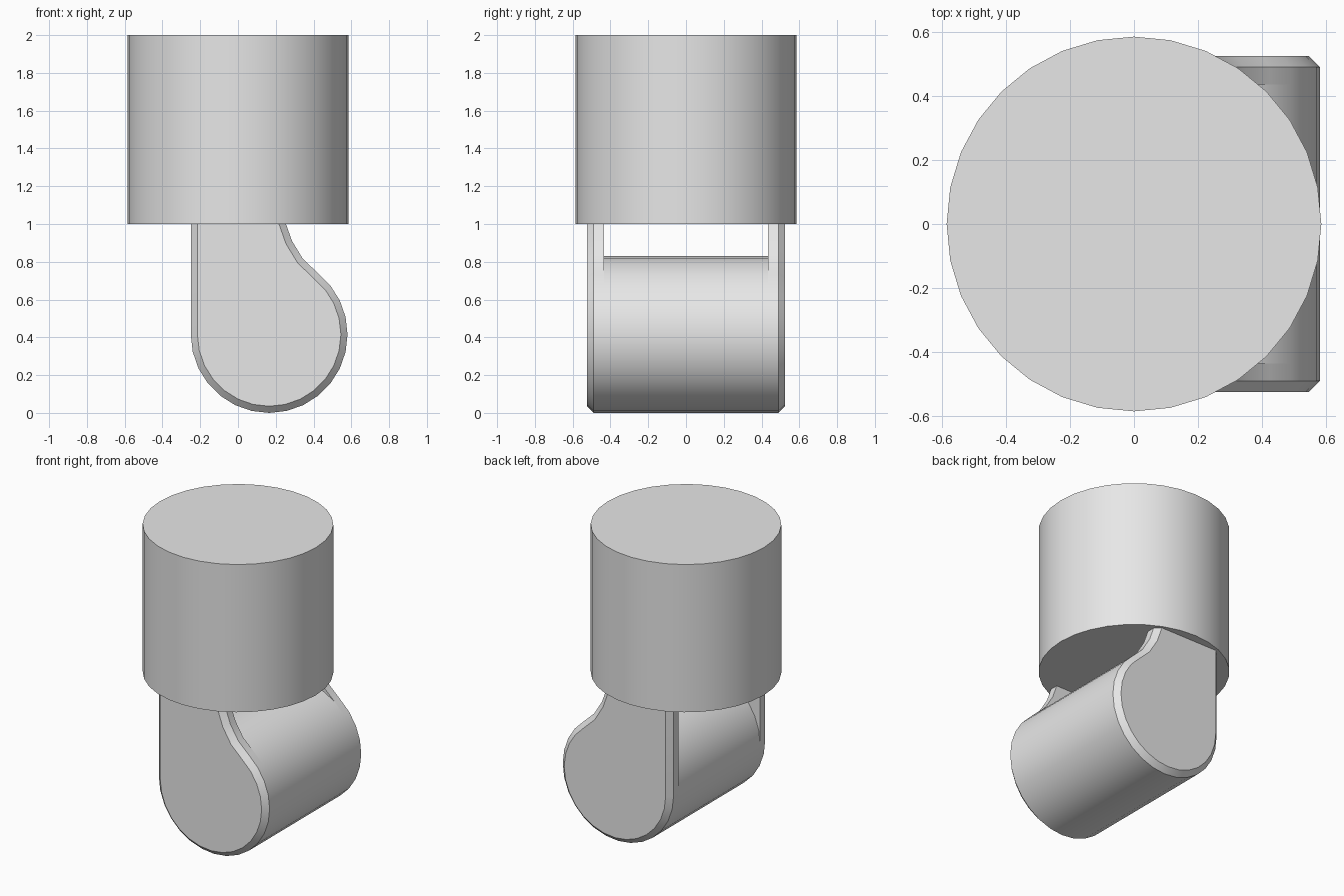
import bpy, bmesh
from math import cos, sin, pi, radians

cube = bpy.data.objects.get("Cube")
if cube:
    bpy.data.objects.remove(cube)

grey = bpy.data.materials.new("light_grey")
grey.use_nodes = True
grey.diffuse_color = (0.8, 0.8, 0.8, 1)
grey.node_tree.nodes["Principled BSDF"].inputs["Base Color"].default_value = (0.8, 0.8, 0.8, 1)

# Wheel layout: axle along y
CX, CZ, R, STEPS = 0.165, 0.415, 0.415, 28
INNER, OUTER, CHAMFER = 0.435, 0.525, 0.035


def circle_point(i):
    a = 2 * pi * i / STEPS
    return CX + R * cos(a), CZ + R * sin(a)


def extrude_profile(name, profile, y0, y1, chamfer=0):
    """Extrude an x-z outline along y; optionally chamfer the rim at y1."""
    bm = bmesh.new()
    face = bm.faces.new([bm.verts.new((x, y0, z)) for x, z in profile])
    ext = bmesh.ops.extrude_face_region(bm, geom=[face], use_keep_orig=True)
    verts = [g for g in ext["geom"] if isinstance(g, bmesh.types.BMVert)]
    bmesh.ops.translate(bm, verts=verts, vec=(0, y1 - y0, 0))
    if chamfer:
        rim = [e for e in bm.edges
               if all(abs(v.co.y - y1) < 1e-5 for v in e.verts)
               and not all(v.co.z > 0.999 for v in e.verts)]
        bmesh.ops.bevel(bm, geom=rim, offset=chamfer, segments=1,
                        affect='EDGES', clamp_overlap=False)
    bmesh.ops.recalc_face_normals(bm, faces=bm.faces)
    mesh = bpy.data.meshes.new(name)
    bm.to_mesh(mesh)
    bm.free()
    obj = bpy.data.objects.new(name, mesh)
    bpy.context.collection.objects.link(obj)
    return obj


def finish(obj):
    obj.data.materials.append(grey)
    bpy.ops.object.select_all(action='DESELECT')
    obj.select_set(True)
    bpy.context.view_layer.objects.active = obj
    bpy.ops.object.shade_smooth_by_angle(angle=radians(30))


# Mounting cylinder
bpy.ops.mesh.primitive_cylinder_add(vertices=32, radius=0.585, depth=1, location=(0, 0, 1.5))
mount = bpy.context.object
mount.name = "mount_cylinder"
finish(mount)

# Roller between the fork plates
finish(extrude_profile("roller", [circle_point(i) for i in range(STEPS)], -INNER, INNER))

# Fork plates: round foot, straight back edge, curved neck
outline = [circle_point(i) for i in range(STEPS // 2, STEPS + 5)]
outline += [(0.344, 0.815), (0.286, 0.91), (0.254, 1.0), (CX - R, 1.0)]
for name, side in (("front_plate", -1), ("back_plate", 1)):
    finish(extrude_profile(name, outline, side * INNER, side * OUTER, CHAMFER))
